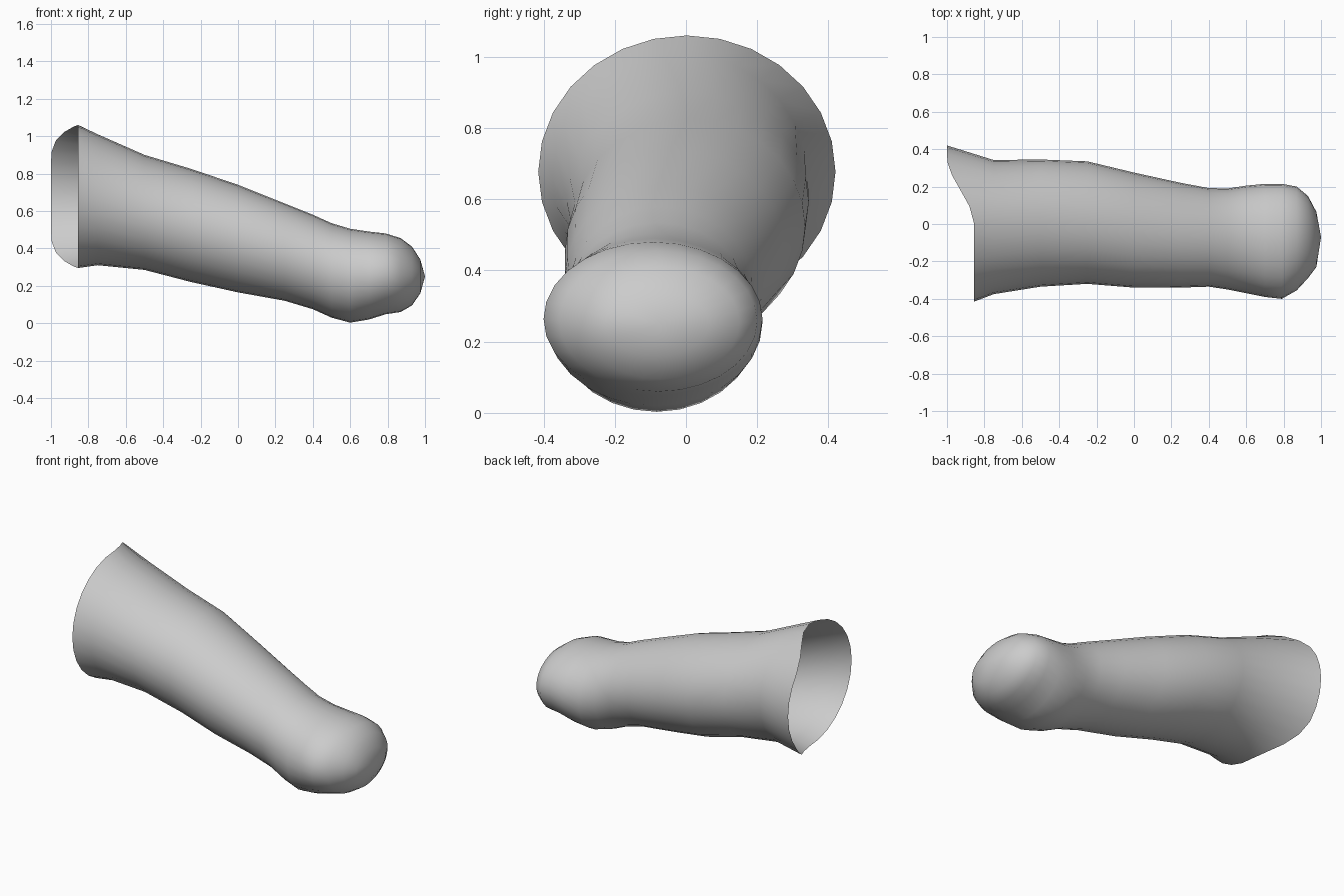
import bpy, bmesh
from math import cos, sin, tau

cube = bpy.data.objects.get("Cube")
if cube:
    bpy.data.objects.remove(cube)

SIDES = 28

# Cross-sections along the limb: x, y min, y max, z min, z max
SECTIONS = [
    (-.855, -.415, .42, .295, 1.06),
    (-.75, -.375, .342, .31, 1.01),
    (-.5, -.335, .345, .285, .90),
    (-.25, -.32, .335, .22, .825),
    (0, -.34, .275, .165, .74),
    (.25, -.34, .22, .12, .64),
    (.4, -.335, .192, .075, .58),
    (.5, -.35, .19, .03, .535),
    (.6, -.37, .205, .003, .505),
    (.7, -.39, .215, .02, .49),
    (.79, -.40, .215, .048, .48),
    (.87, -.355, .20, .06, .455),
    (.93, -.29, .15, .095, .41),
    (.975, -.23, .065, .16, .34),
]


def rim_sweep(y):
    """How far the open rim reaches back on the +y side."""
    t = min(max(y / .36, 0), 1)
    return -.145 * t * t * (3 - 2 * t)


def ring(bm, section, is_rim):
    x, y0, y1, z0, z1 = section
    verts = []
    for i in range(SIDES):
        a = tau * i / SIDES
        y = (y0 + y1) / 2 + (y1 - y0) / 2 * cos(a)
        z = (z0 + z1) / 2 + (z1 - z0) / 2 * sin(a)
        verts.append(bm.verts.new((x + (rim_sweep(y) if is_rim else 0), y, z)))
    return verts


# Open sleeve of the limb, bridged ring by ring
bm = bmesh.new()
rings = [ring(bm, s, n == 0) for n, s in enumerate(SECTIONS)]
for a, b in zip(rings, rings[1:]):
    for i in range(SIDES):
        j = (i + 1) % SIDES
        bm.faces.new((a[i], a[j], b[j], b[i]))

# Rounded closed tip
tip = bm.verts.new((1, -.07, .25))
for i in range(SIDES):
    bm.faces.new((rings[-1][i], rings[-1][(i + 1) % SIDES], tip))
bmesh.ops.recalc_face_normals(bm, faces=bm.faces)
if sum(f.normal.dot(f.calc_center_median() - rings[6][0].co.lerp(rings[6][SIDES // 2].co, .5))
       for f in bm.faces) < 0:
    bmesh.ops.reverse_faces(bm, faces=bm.faces)
for f in bm.faces:
    f.smooth = True

mesh = bpy.data.meshes.new("limb")
bm.to_mesh(mesh)
bm.free()
limb = bpy.data.objects.new("limb", mesh)
bpy.context.collection.objects.link(limb)

# Plain grey surface
grey = bpy.data.materials.new("grey")
grey.use_nodes = True
colour = (.6, .6, .6, 1)
grey.diffuse_color = colour
grey.node_tree.nodes["Principled BSDF"].inputs["Base Color"].default_value = colour
mesh.materials.append(grey)
